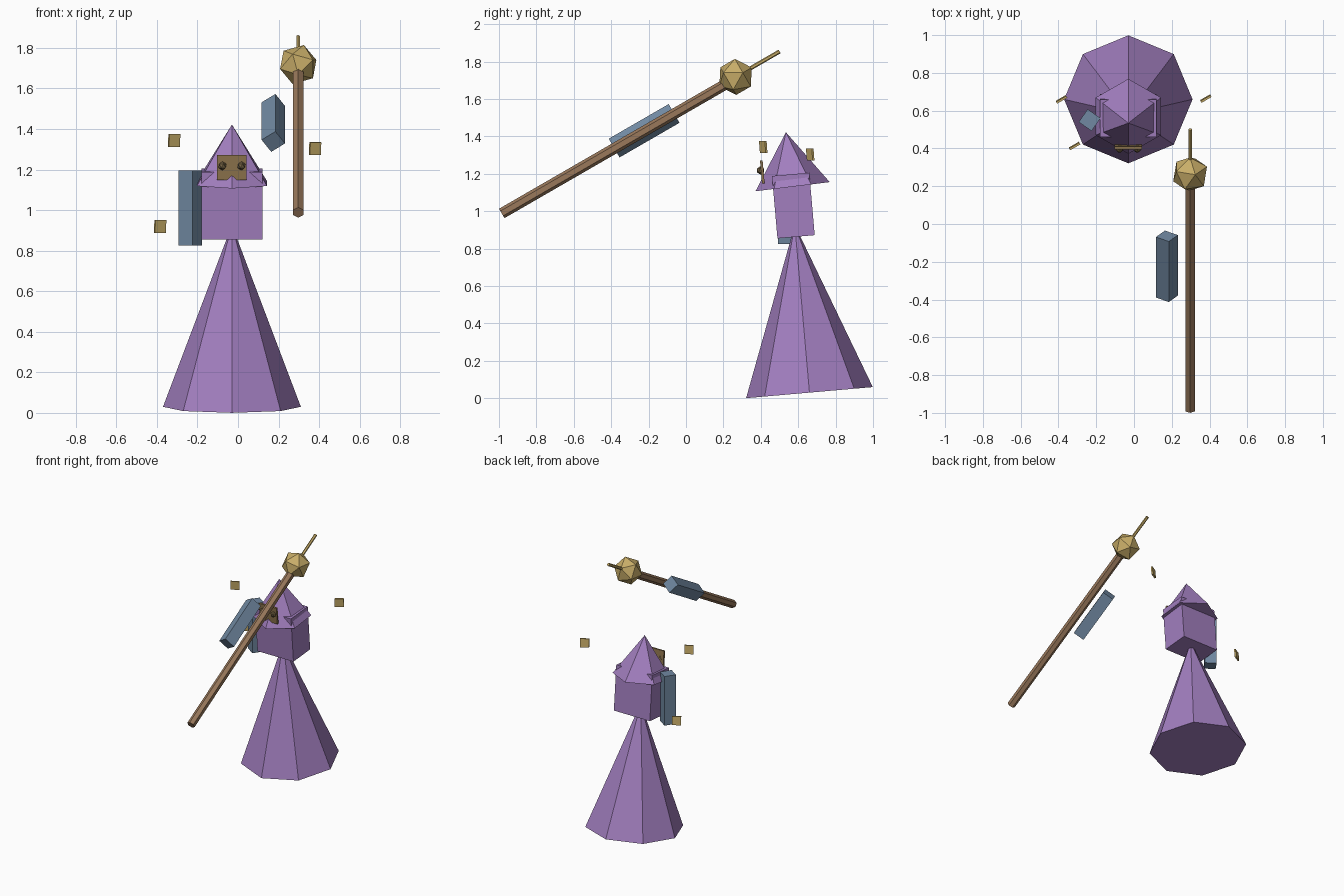
import bpy
from math import radians, sin, cos
from mathutils import Vector

cube = bpy.data.objects.get("Cube")
if cube:
    bpy.data.objects.remove(cube, do_unlink=True)


def material(name, rgb):
    mat = bpy.data.materials.new(name)
    mat.use_nodes = True
    color = (*rgb, 1)
    mat.diffuse_color = color
    mat.node_tree.nodes["Principled BSDF"].inputs["Base Color"].default_value = color
    return mat


purple = material("robe purple", (0.36, 0.21, 0.52))
slate = material("slate blue", (0.165, 0.25, 0.36))
gold = material("gold", (0.58, 0.42, 0.14))
wood = material("wood brown", (0.32, 0.19, 0.105))
bronze = material("mask bronze", (0.27, 0.175, 0.075))
dark_bronze = material("dark bronze", (0.17, 0.12, 0.055))


def finish(name, mat, rot):
    obj = bpy.context.object
    obj.name = name
    obj.rotation_euler = [radians(a) for a in rot]
    obj.data.materials.append(mat)
    return obj


def box(name, mat, loc, size, rot=(0, 0, 0)):
    bpy.ops.mesh.primitive_cube_add(size=1, location=loc)
    obj = finish(name, mat, rot)
    obj.scale = size
    return obj


def prism(name, mat, base, sides, r1, r2, length, tilt):
    """Cone or prism standing on a base point, tilted about x."""
    a = radians(tilt)
    axis = Vector((0, -sin(a), cos(a)))
    bpy.ops.mesh.primitive_cone_add(vertices=sides, radius1=r1, radius2=r2, depth=length,
                                    location=Vector(base) + axis * length / 2)
    return finish(name, mat, (tilt, 0, 0))


def ball(name, mat, loc, radius, rot=(0, 0, 0)):
    bpy.ops.mesh.primitive_ico_sphere_add(subdivisions=1, radius=radius, location=loc)
    return finish(name, mat, rot)


LEAN = 5      # lean of the whole figure
AIM = -60     # staff and raised arm direction
MID = -0.03   # centre line of the figure

# Robe, torso and pointed hat
prism("robe", purple, (MID, 0.66, 0.03), 8, 0.34, 0, 0.9, LEAN)
box("torso", purple, (MID, 0.574, 1.03), (0.3, 0.2, 0.335), (LEAN, 0, 0))
prism("hat", purple, (MID, 0.57, 1.131), 6, 0.2, 0, 0.293, 7)

# Mask with two eyes
box("mask", bronze, (MID, 0.408, 1.21), (0.146, 0.014, 0.124), (LEAN, 0, 0))
for side, label in ((-1, "right"), (1, "left")):
    ball(label + "_eye", dark_bronze, (MID + side * 0.047, 0.398, 1.218), 0.022)

# Arms: one hanging, one raised along the staff
arm_size = (0.083, 0.083, 0.37)
box("hanging_arm", slate, (-0.235, 0.55, 1.01), arm_size, (0, 0, -35))
arm = box("raised_arm", slate, (0.174, -0.224, 1.43), arm_size)
spin = bpy.context.object.rotation_euler.to_matrix().Rotation(radians(-35), 3, "Z")
aim = spin.Rotation(radians(AIM), 3, "X")
arm.rotation_euler = (aim @ spin).to_euler()

# Staff with its orb and spike
prism("staff", wood, (0.297, -0.985, 0.988), 6, 0.029, 0.029, 1.4, AIM)
orb = (0.297, 0.265, 1.718)
ball("staff_orb", gold, orb, 0.1, (AIM, 0, 0))
prism("staff_spike", gold, orb, 6, 0.011, 0.011, 0.272, AIM)

# Floating charms
for i, spot in enumerate([(-0.315, 0.413, 1.343), (0.38, 0.664, 1.303), (-0.384, 0.66, 0.92)]):
    box("charm_%d" % (i + 1), gold, spot, (0.062, 0.011, 0.064), (LEAN, 0, 30))
